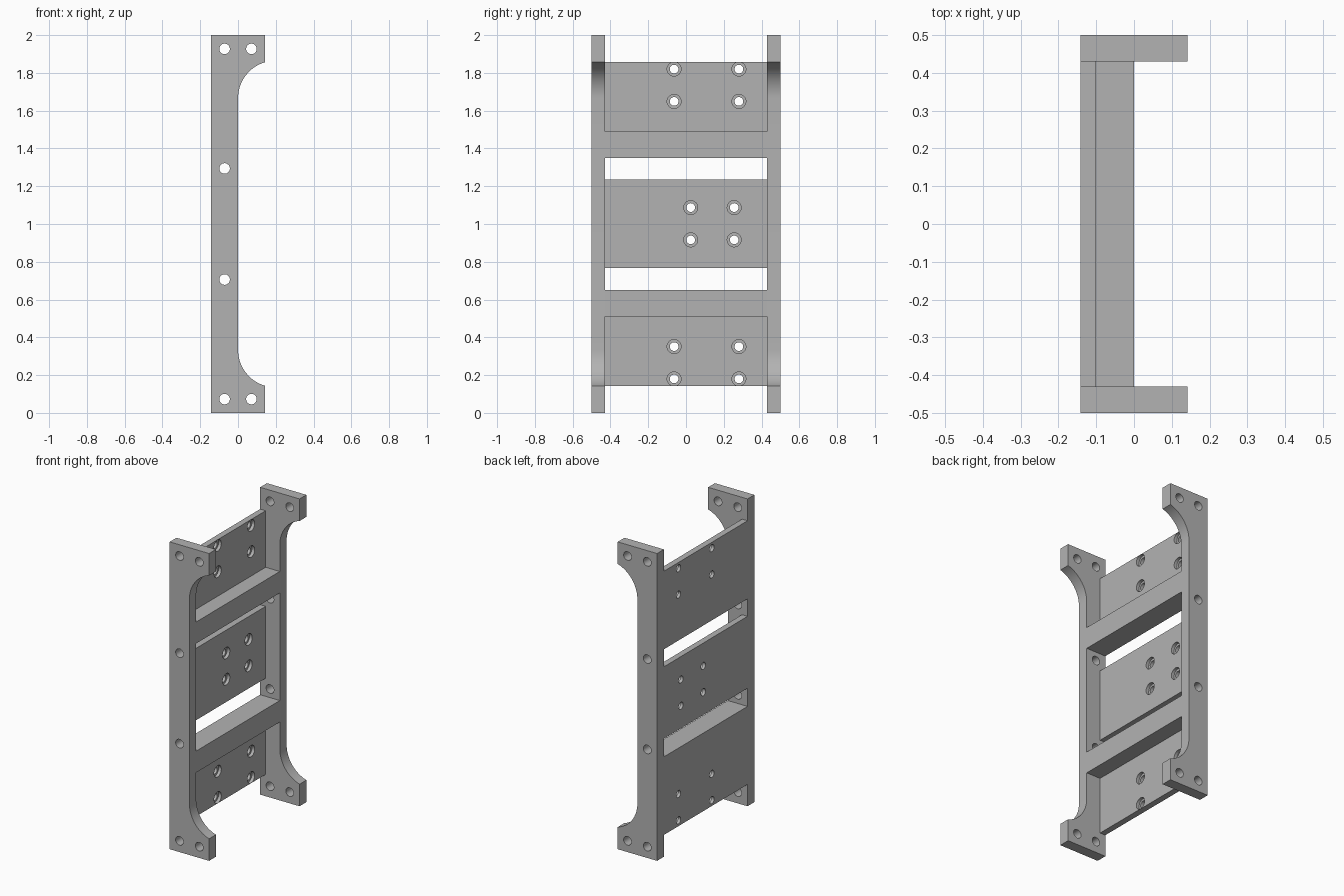
import bpy
import bmesh
from math import acos, cos, sin, pi, radians
from mathutils import Matrix

default = bpy.data.objects.get("Cube")
if default:
    bpy.data.objects.remove(default, do_unlink=True)

GREY = (0.45, 0.45, 0.45, 1)
metal = bpy.data.materials.new("grey metal")
metal.use_nodes = True
metal.diffuse_color = GREY
metal.node_tree.nodes["Principled BSDF"].inputs["Base Color"].default_value = GREY

BACK, FRONT, FLANGE = -0.142, 0.0, 0.142    # x of back face, rail face, foot tip
INNER, OUTER = 0.43, 0.5                    # y of side plate faces
PANEL_FACE = -0.102


def finish(name, bm):
    bmesh.ops.recalc_face_normals(bm, faces=bm.faces[:])
    mesh = bpy.data.meshes.new(name)
    bm.to_mesh(mesh)
    bm.free()
    mesh.materials.append(metal)
    obj = bpy.data.objects.new(name, mesh)
    bpy.context.collection.objects.link(obj)
    return obj


def box(name, x0, x1, z0, z1):
    bm = bmesh.new()
    place = (Matrix.Translation(((x0 + x1) / 2, 0, (z0 + z1) / 2))
             @ Matrix.Diagonal((x1 - x0, 2 * INNER, z1 - z0, 1)))
    bmesh.ops.create_cube(bm, size=1, matrix=place)
    return finish(name, bm)


def drill(obj, axis, holes):
    """Cut round holes given as (centre, radius, length) along an axis."""
    turn = Matrix.Rotation(pi / 2, 4, axis)
    for centre, radius, length in holes:
        bm = bmesh.new()
        bmesh.ops.create_cone(bm, cap_ends=True, segments=32, radius1=radius,
                              radius2=radius, depth=length,
                              matrix=Matrix.Translation(centre) @ turn)
        cutter = finish("hole_cutter", bm)
        cutter.hide_render = True
        mod = obj.modifiers.new("hole", 'BOOLEAN')
        mod.operation = 'DIFFERENCE'
        mod.solver = 'EXACT'
        mod.object = cutter
        bpy.context.view_layer.objects.active = obj
        bpy.ops.object.modifier_apply(modifier=mod.name)
        bpy.data.objects.remove(cutter, do_unlink=True)


# Side plates: slim rail widening through a fillet into a foot at each end
R, ARC_Z = 0.2, 0.335
sweep = acos((R - FLANGE) / R)
fillet = [(R - R * cos(a), ARC_Z - R * sin(a))
          for a in (sweep * (1 - i / 16) for i in range(17))]
lower = [(BACK, 0), (FLANGE, 0)] + fillet
profile = lower + [(x, 2 - z) for x, z in reversed(lower)]
side_holes = [(x, z) for x in (-0.071, 0.071) for z in (0.073, 1.927)]
side_holes += [(-0.071, 0.706), (-0.071, 1.294)]

parts = []
for name, y in (("front_side_plate", -OUTER), ("back_side_plate", INNER)):
    bm = bmesh.new()
    face = bm.faces.new([bm.verts.new((x, y, z)) for x, z in profile])
    extruded = bmesh.ops.extrude_face_region(bm, geom=[face])["geom"]
    bmesh.ops.translate(bm, vec=(0, OUTER - INNER, 0),
                        verts=[v for v in extruded if isinstance(v, bmesh.types.BMVert)])
    plate = finish(name, bm)
    middle = y + (OUTER - INNER) / 2
    drill(plate, 'X', [((x, middle, z), 0.028, 0.2) for x, z in side_holes])
    parts.append(plate)

# Cross bars
for name, z in (("lower_cross_bar", 0.51), ("upper_cross_bar", 1.35)):
    parts.append(box(name, BACK, FRONT, z, z + 0.14))

# Thin mounting panels with counterbored screw holes
panels = (
    ("lower_panel", 0.142, 0.51, (-0.063, 0.28), (0.18, 0.351)),
    ("middle_panel", 0.768, 1.236, (0.025, 0.255), (0.916, 1.087)),
    ("upper_panel", 1.49, 1.858, (-0.063, 0.28), (1.649, 1.82)),
)
for name, z0, z1, ys, zs in panels:
    panel = box(name, BACK, PANEL_FACE, z0, z1)
    spots = [(y, z) for y in ys for z in zs]
    drill(panel, 'Y', [((PANEL_FACE, y, z), 0.037, 0.04) for y, z in spots])
    drill(panel, 'Y', [((PANEL_FACE, y, z), 0.023, 0.2) for y, z in spots])
    parts.append(panel)

# Smooth the curved walls, keep the edges crisp
bpy.ops.object.select_all(action='DESELECT')
for part in parts:
    part.select_set(True)
bpy.context.view_layer.objects.active = parts[0]
bpy.ops.object.shade_smooth_by_angle(angle=radians(30))
